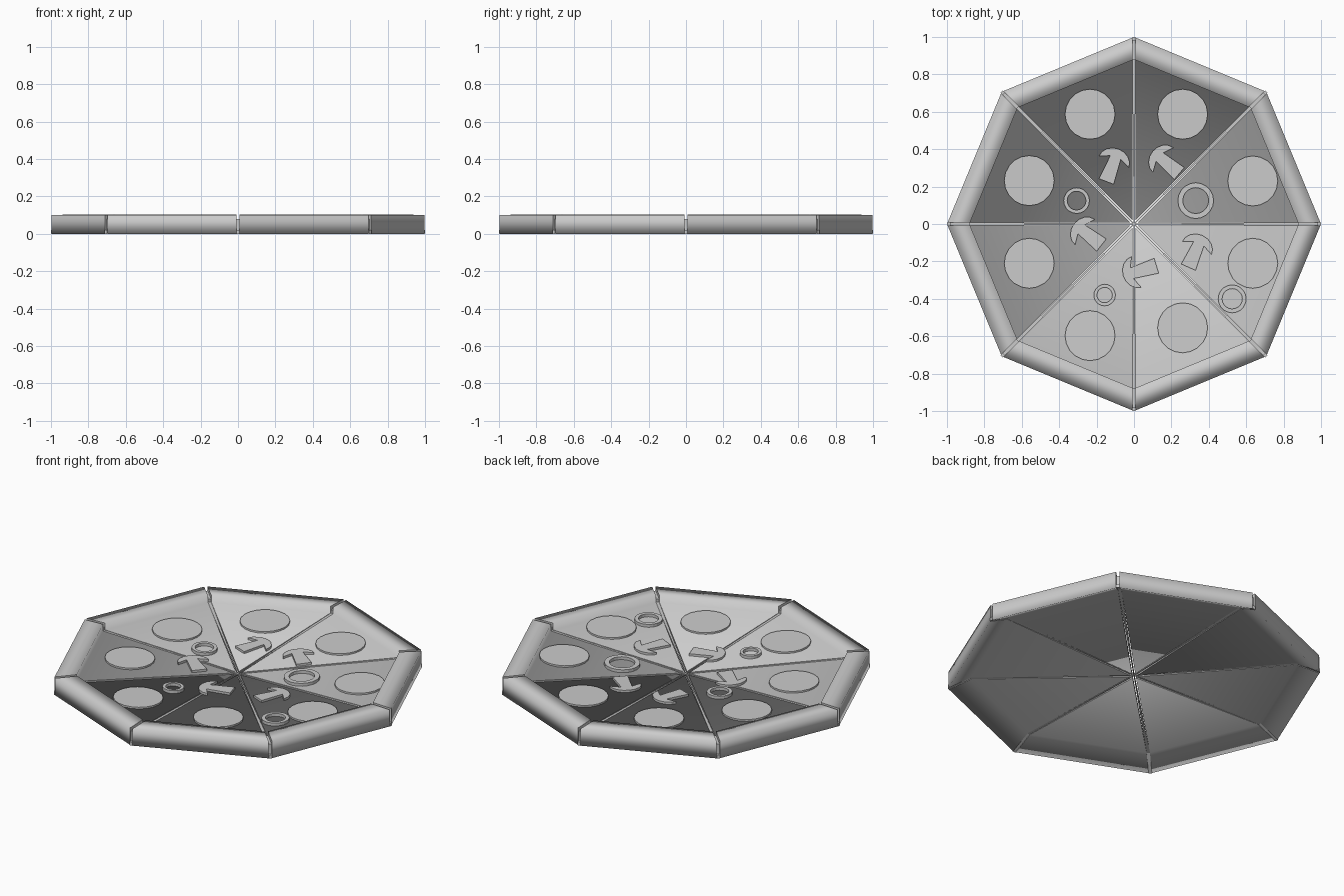
import bpy, bmesh
from math import cos, sin, tan, pi, atan2, floor, radians

if "Cube" in bpy.data.objects:
    bpy.data.objects.remove(bpy.data.objects["Cube"])

HALF = pi / 8
APO = cos(HALF)          # apothem of the outer octagon
RIM = 0.88 * APO         # apothem of the inner crust edge
TIP_Z, RIM_Z = 0.045, 0.064   # cheese height at the centre and at the crust


def make(name, verts, faces, smooth=0):
    """Mesh object; the first `smooth` faces blend, all others stay crisp."""
    mesh = bpy.data.meshes.new(name)
    bm = bmesh.new()
    vs = [bm.verts.new(v) for v in verts]
    for i, f in enumerate(faces):
        bm.faces.new([vs[j] for j in f]).smooth = i < smooth
    for e in bm.edges:
        e.smooth = all(f.smooth for f in e.link_faces)
    bmesh.ops.recalc_face_normals(bm, faces=bm.faces)
    bm.to_mesh(mesh)
    bm.free()
    ob = bpy.data.objects.new(name, mesh)
    bpy.context.collection.objects.link(ob)
    return ob


def radial_body(name, profile, half_width, angle, smooth=False):
    """Close a (radius, z) profile between two sides of given half width."""
    n = len(profile)
    verts = [(a, s * half_width(a), z) for s in (-1, 1) for a, z in profile]
    faces = [(i, (i + 1) % n, n + (i + 1) % n, n + i) for i in range(n)]
    faces += [tuple(range(n)), tuple(range(n, 2 * n))]
    ob = make(name, verts, faces, n if smooth else 0)
    ob.rotation_euler.z = angle
    return ob


# eight slices with raised crust, and the floors of the cuts between them
slice_profile = [(0.024, TIP_Z), (RIM, RIM_Z), (RIM, 0.104), (APO, 0.1),
                 (APO, 0.0), (RIM, 0.057), (0.024, 0.028)]
floor_profile = [(0.0, 0.043), (0.88, 0.062), (0.88, 0.08), (0.985, 0.08),
                 (0.985, 0.02), (1.0, 0.02), (1.0, 0.0), (0.88, 0.058), (0.0, 0.03)]
for k in range(8):
    radial_body(f"slice_{k + 1}", slice_profile,
                lambda a: a * tan(HALF) - 0.009 / cos(HALF),
                (k + 0.5) * pi / 4, smooth=True)
    radial_body(f"cut_floor_{k + 1}", floor_profile,
                lambda a: min(0.009, 0.002 + a * tan(HALF)), k * pi / 4)


def cheese_height(cx, cy):
    """Plane of the slice under a point, as a function of x and y."""
    ang = (floor(atan2(cy, cx) / (pi / 4)) + 0.5) * pi / 4
    slope = (RIM_Z - TIP_Z) / (RIM - 0.024)
    return lambda x, y: TIP_Z + slope * (x * cos(ang) + y * sin(ang) - 0.024)


def topping(name, outline, cx, cy, thick):
    """Flat topping lying on the tilted slice."""
    h = cheese_height(cx, cy)
    n = len(outline)
    verts = [(x, y, h(x, y) + dz) for dz in (-0.003, thick) for x, y in outline]
    faces = [(i, (i + 1) % n, n + (i + 1) % n, n + i) for i in range(n)]
    faces += [tuple(range(n)), tuple(range(n, 2 * n))]
    make(name, verts, faces)


def circle(cx, cy, r, n):
    return [(cx + r * cos(2 * pi * i / n), cy + r * sin(2 * pi * i / n))
            for i in range(n)]


# pepperoni discs
for i, (x, y) in enumerate([(-0.235, 0.587), (0.26, 0.587), (-0.56, 0.232),
                            (0.635, 0.23), (-0.56, -0.21), (0.635, -0.21),
                            (-0.235, -0.597), (0.26, -0.555)]):
    topping(f"pepperoni_{i + 1}", circle(x, y, 0.134, 20), x, y, 0.01)

# olive rings
for i, (x, y, ro, ri) in enumerate([(-0.307, 0.125, 0.069, 0.05),
                                    (0.33, 0.125, 0.096, 0.069),
                                    (-0.157, -0.38, 0.058, 0.041),
                                    (0.525, -0.4, 0.075, 0.054)]):
    h, n = cheese_height(x, y), 20
    loops = [(ro, -0.003), (ro, 0.017), (ri, 0.017), (ri, -0.003)]
    verts = [(px, py, h(px, py) + dz) for r, dz in loops
             for px, py in circle(x, y, r, n)]
    faces = [(a * n + j, a * n + (j + 1) % n,
              (a + 1) % 4 * n + (j + 1) % n, (a + 1) % 4 * n + j)
             for a in range(4) for j in range(n)]
    make(f"olive_ring_{i + 1}", verts, faces)

# mushroom slices: domed cap and flared stem
cap = [(0.02 + 0.074 * sin(t * pi / 8), -0.086 * cos(t * pi / 8)) for t in range(9)]
shape = cap + [(0.045, 0.03), (-0.092, 0.042), (-0.092, -0.042), (0.045, -0.03)]
for i, (x, y, deg) in enumerate([(-0.115, 0.313, 69), (0.172, 0.329, 140),
                                 (0.328, -0.147, 66), (0.032, -0.25, 197),
                                 (-0.246, -0.056, 142)]):
    c, s = cos(radians(deg)), sin(radians(deg))
    pts = [(x + u * c - v * s, y + u * s + v * c) for u, v in shape]
    topping(f"mushroom_{i + 1}", pts, x, y, 0.013)
